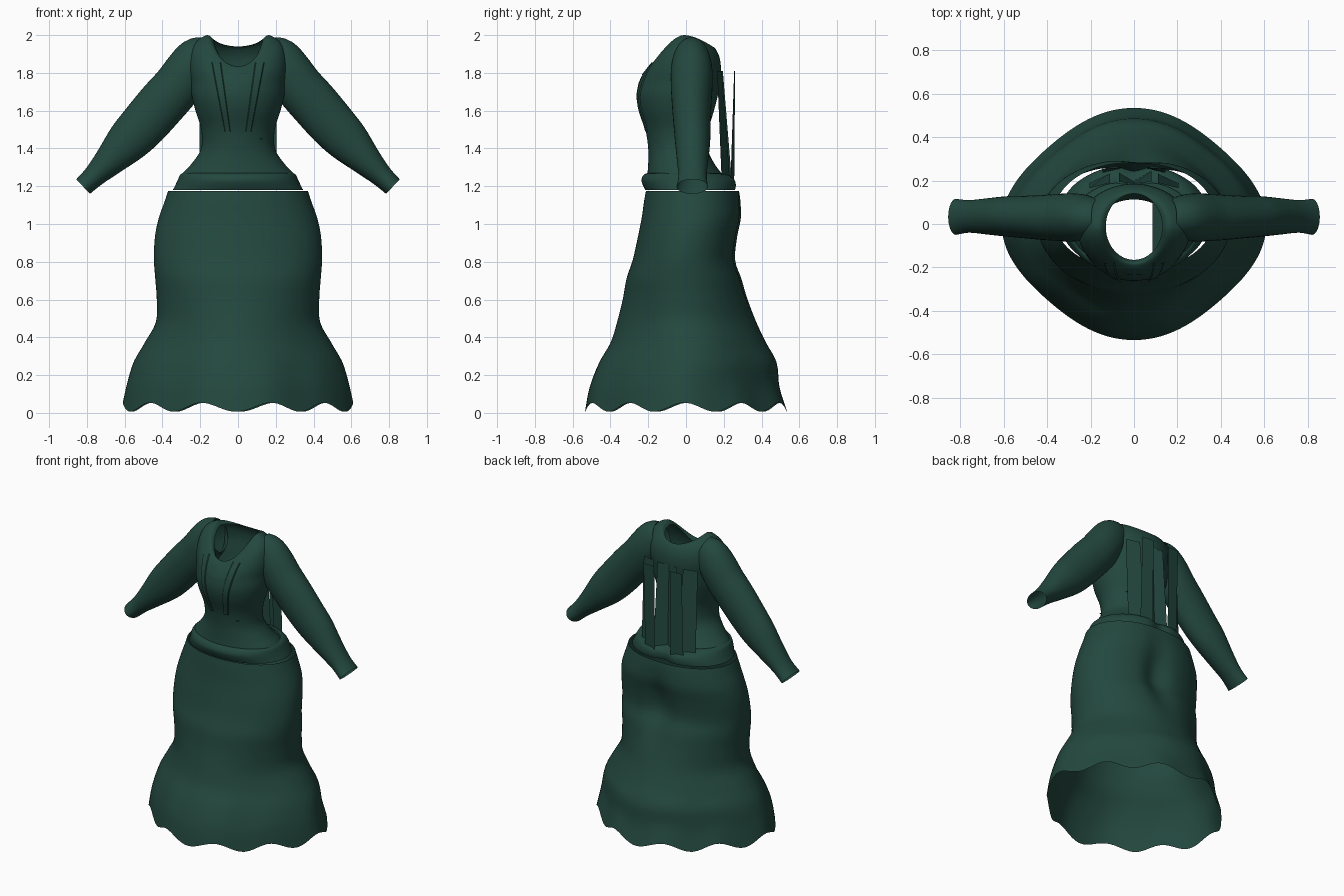
import bpy, bmesh, math
from mathutils import Vector
from mathutils.bvhtree import BVHTree

if "Cube" in bpy.data.objects:
    bpy.data.objects.remove(bpy.data.objects["Cube"])

green = bpy.data.materials.new("dark_green_cloth")
green.diffuse_color = (0.0165, 0.064, 0.048, 1)
green.use_nodes = True
green.node_tree.nodes["Principled BSDF"].inputs["Base Color"].default_value = green.diffuse_color
N = 120


def finish(name, bm, angle=50, normals=True):
    if normals:
        bmesh.ops.recalc_face_normals(bm, faces=bm.faces[:])
    me = bpy.data.meshes.new(name)
    bm.to_mesh(me)
    bm.free()
    me.materials.append(green)
    ob = bpy.data.objects.new(name, me)
    bpy.context.collection.objects.link(ob)
    bpy.ops.object.select_all(action='DESELECT')
    ob.select_set(True)
    bpy.context.view_layer.objects.active = ob
    bpy.ops.object.shade_smooth_by_angle(angle=math.radians(angle))
    return ob


def loft(name, rings, angle=50):
    """Skin a list of closed point loops of equal length."""
    bm = bmesh.new()
    loops = [[bm.verts.new(p) for p in r] for r in rings]
    n = len(loops[0])
    for a, b in zip(loops, loops[1:]):
        for i in range(n):
            j = (i + 1) % n
            bm.faces.new((a[i], a[j], b[j], b[i]))
    return finish(name, bm, angle)


def smooth_rows(rows, steps):
    """Catmull-Rom refinement of a profile table."""
    out = []
    for i in range(len(rows) - 1):
        p = [rows[max(0, min(len(rows) - 1, i + k))] for k in (-1, 0, 1, 2)]
        for s in range(steps):
            t = s / steps
            out.append([0.5 * (2 * b + (c - a) * t + (2 * a - 5 * b + 4 * c - d) * t * t
                               + (3 * b - a - 3 * c + d) * t ** 3) for a, b, c, d in zip(*p)])
    return out + [list(rows[-1])]


def oval(rx, front, back, pinch=0.0):
    """Points of an oval; pinch pulls the four diagonals inward."""
    pts = []
    for i in range(N):
        a = math.tau * i / N
        k = 1 - pinch * math.sin(2 * a) ** 2
        m, h = (front + back) / 2, (back - front) / 2
        pts.append((math.cos(a) * rx * k, m + math.sin(a) * h * k, a))
    return pts


# Skirt: height, half width, front y, back y
skirt_rows = [(0.03, .61, -.535, .535), (.15, .585, -.51, .495), (.27, .55, -.46, .48),
              (.37, .495, -.40, .425), (.48, .435, -.365, .375), (.60, .43, -.335, .335),
              (.71, .438, -.315, .305), (.81, .445, -.282, .272), (.93, .44, -.255, .282),
              (1.03, .42, -.235, .30), (1.12, .388, -.222, .295), (1.175, .37, -.212, .285)]
rings = []
for z, rx, f, b in smooth_rows(skirt_rows, 4):
    hem = max(0, 1 - (z - .03) / .3)
    fold = math.exp(-((z - .85) / .22) ** 2)
    pinch = .075 * min(1, max(0, (.72 - z) / .4)) - .015 * min(1, z)
    ring = []
    for x, y, a in oval(rx, f, b, pinch):
        # Slanting fold down the back and a scalloped hem
        if y > 0:
            y -= .05 * fold * math.exp(-((x - .03) / .09) ** 2)
        ring.append((x, y, z - .024 * hem * math.cos(10 * (a + .96))))
    rings.append(ring)
loft("skirt", rings)

# Bodice: height, half width, front y, back y
body_rows = [(1.20, .325, -.215, .24), (1.26, .30, -.205, .195), (1.32, .245, -.20, .15),
             (1.40, .195, -.20, .115), (1.50, .195, -.215, .12), (1.60, .225, -.25, .148),
             (1.68, .245, -.262, .168), (1.75, .25, -.25, .178)]
rings = [[(x, y, z) for x, y, a in oval(rx, f, b)] for z, rx, f, b in smooth_rows(body_rows, 4)]
# Shoulder yoke: half width, front y, back y, then front, side and back heights
yoke_rows = [(.25, -.25, .178, 1.75, 1.75, 1.75), (.26, -.23, .185, 1.79, 1.85, 1.82),
             (.235, -.205, .178, 1.82, 1.95, 1.88), (.165, -.18, .158, 1.835, 2.0, 1.925),
             (.13, -.165, .14, 1.80, 1.975, 1.94)]
for rx, f, b, zf, zs, zb in smooth_rows(yoke_rows, 4)[1:]:
    ring = []
    for x, y, a in oval(rx, f, b):
        s = math.sin(a)
        ring.append((x, y, zs + ((zb if s > 0 else zf) - zs) * abs(s) ** 1.7))
    rings.append(ring)
bodice = loft("bodice", rings, 60)

# Rolled belt flaring over the skirt
belt_rows = [(1.27, .285, -.20, .20), (1.262, .305, -.222, .235), (1.235, .318, -.236, .268),
             (1.205, .332, -.228, .275), (1.18, .345, -.215, .27)]
rings = []
for z, rx, f, b in smooth_rows(belt_rows, 3):
    rings.append([(x, y - (.03 * math.exp(-(x / .06) ** 2) if y > 0 else 0), z)
                  for x, y, a in oval(rx, f, b, -.02)])
loft("belt", rings)

# Sleeves: centre x, centre z, in-plane radius, depth radius, centre y
sleeve_rows = [(.165, 1.885, .108, .085, .03), (.215, 1.865, .122, .10, .03),
               (.265, 1.81, .124, .11, .03), (.325, 1.725, .128, .11, .03),
               (.40, 1.64, .130, .105, .03), (.50, 1.525, .126, .098, .032),
               (.585, 1.435, .114, .093, .035), (.68, 1.335, .083, .083, .035),
               (.76, 1.255, .060, .075, .035), (.82, 1.198, .053, .083, .033)]
for side, label in ((-1, "left"), (1, "right")):
    rows = smooth_rows(sleeve_rows, 4)
    rings = []
    for i, (cx, cz, r, d, cy) in enumerate(rows):
        p, q = rows[max(0, i - 1)], rows[min(len(rows) - 1, i + 1)]
        t = Vector((q[0] - p[0], q[1] - p[1])).normalized()
        ring = []
        for k in range(40):
            a = math.tau * k / 40
            u, v = math.cos(a) * r, math.sin(a) * d
            ring.append((side * (cx - t.y * u), cy + v, cz + t.x * u))
        rings.append(ring)
    loft(label + "_sleeve", rings)

# Front trims laid on the bodice by casting onto its surface
tree = BVHTree.FromObject(bodice, bpy.context.evaluated_depsgraph_get())


def front_strip(name, top, bottom, width, lift=.008):
    bm = bmesh.new()
    rows = []
    for i in range(15):
        t = i / 14
        x = top[0] + (bottom[0] - top[0]) * t
        z = top[1] + (bottom[1] - top[1]) * t
        row = []
        for dx in (-.5, -.4, .4, .5):
            px = x + dx * width * (1 - .4 * t)
            hit = tree.ray_cast(Vector((px, -1, z)), Vector((0, 1, 0)))[0]
            y = hit.y if hit and hit.y < 0 else -.19
            row.append(bm.verts.new((px, y - (lift if abs(dx) < .45 else .002), z)))
        rows.append(row)
    for a, b in zip(rows, rows[1:]):
        for k in range(3):
            bm.faces.new((a[k], b[k], b[k + 1], a[k + 1]))
    finish(name, bm, 30, False)


for s, label in ((-1, "left"), (1, "right")):
    front_strip(label + "_front_boning", (s * .115, 1.855), (s * .055, 1.49), .05)
front_strip("neckline_insert", (0, 1.825), (0, 1.79), .14, .005)


def plate(name, corners):
    bm = bmesh.new()
    bm.faces.new([bm.verts.new(c) for c in corners])
    finish(name, bm, normals=False)


# Loose hanging back panels: left x, right x, y at left top, right top, left bottom, right bottom
panels = [(-.205, -.11, .165, .19, .19, .235), (-.145, -.06, .255, .26, .235, .255),
          (-.07, .0, .195, .185, .24, .20), (.0, .08, .185, .195, .20, .245),
          (.06, .145, .26, .255, .255, .235), (.11, .205, .19, .165, .235, .19)]
for i, (xa, xb, ta, tb, ba, bb) in enumerate(panels):
    plate(f"back_panel_{i + 1}", [(xb, bb, 1.20), (xa, ba, 1.20), (xa, ta, 1.81), (xb, tb, 1.81)])

# Loose lacing strip inside the bodice
plate("inner_strip", [(.085, -.18, 1.45), (.13, -.18, 1.45), (.13, .11, 1.5), (.085, .11, 1.5)])
